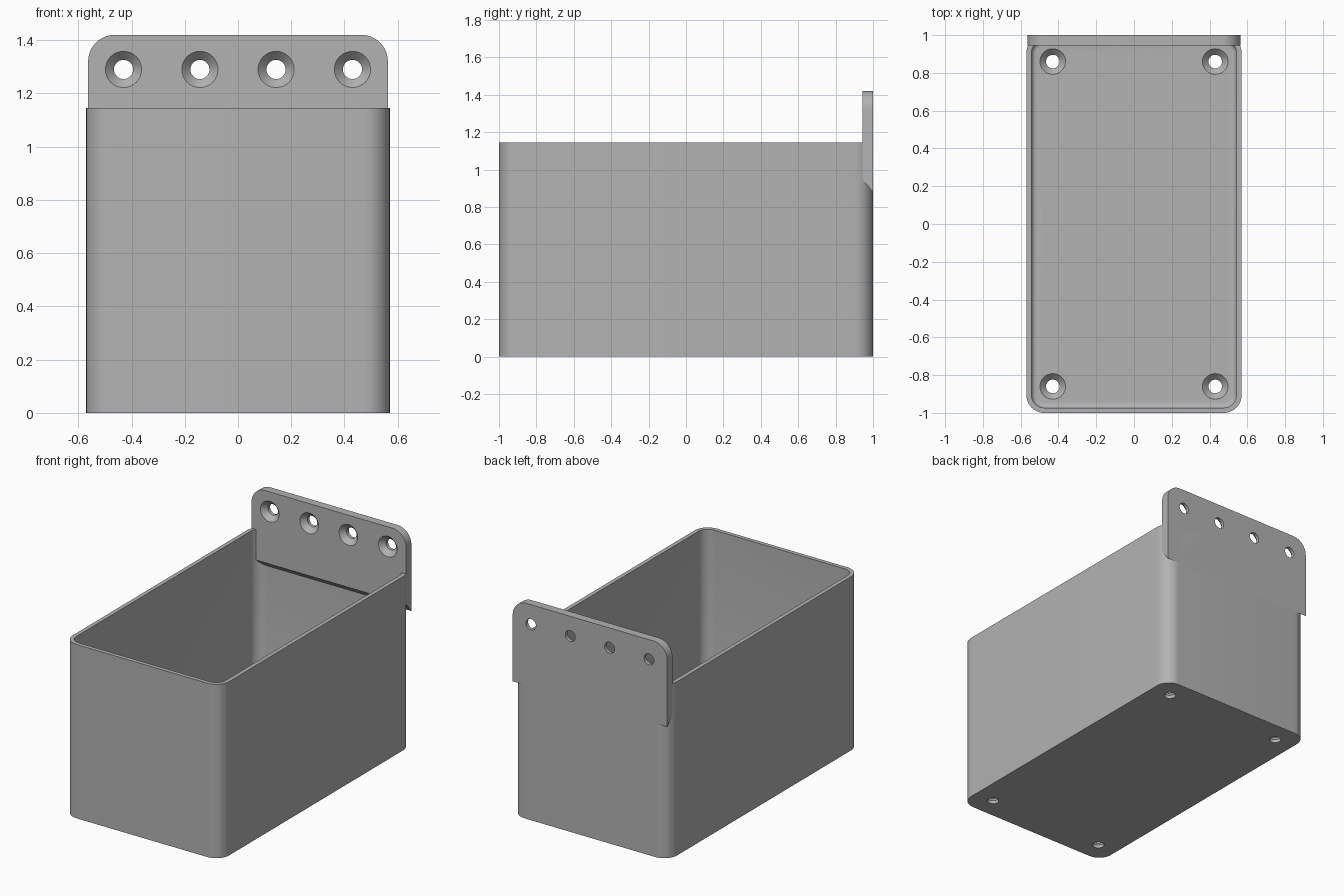
import bpy, bmesh, math
from mathutils import Matrix, Vector

default = bpy.data.objects.get("Cube")
if default:
    bpy.data.objects.remove(default, do_unlink=True)

# One plain grey plastic
grey = bpy.data.materials.new("grey plastic")
grey.use_nodes = True
colour = (0.45, 0.45, 0.45, 1)
grey.diffuse_color = colour
grey.node_tree.nodes["Principled BSDF"].inputs["Base Color"].default_value = colour


def to_object(name, bm):
    bmesh.ops.recalc_face_normals(bm, faces=bm.faces)
    mesh = bpy.data.meshes.new(name)
    bm.to_mesh(mesh)
    bm.free()
    mesh.materials.append(grey)
    obj = bpy.data.objects.new(name, mesh)
    bpy.context.collection.objects.link(obj)
    return obj


def round_edges(bm, test, radius, segments):
    edges = [e for e in bm.edges if all(test(v.co) for v in e.verts)]
    bmesh.ops.bevel(bm, geom=edges, offset=radius, segments=segments,
                    profile=0.5, affect='EDGES')


def block(low, high):
    low, high = Vector(low), Vector(high)
    bm = bmesh.new()
    bmesh.ops.create_cube(bm, size=1)
    bmesh.ops.scale(bm, vec=high - low, verts=bm.verts)
    bmesh.ops.translate(bm, vec=(low + high) / 2, verts=bm.verts)
    return bm


def upright_corners(bm, radius):
    edges = [e for e in bm.edges
             if abs(e.verts[0].co.z - e.verts[1].co.z) > 0.1]
    bmesh.ops.bevel(bm, geom=edges, offset=radius, segments=12,
                    profile=0.5, affect='EDGES')


def screw_cutter(places, turn):
    """Countersunk holes: wide mouth at the origin, narrow shaft along -z."""
    bm = bmesh.new()
    profile = [(0.068, 0.02), (0.068, 0), (0.036, -0.033), (0.036, -0.1)]
    n = 32
    for place in places:
        m = Matrix.Translation(place) @ turn
        rings = [[bm.verts.new(m @ Vector((r * math.cos(math.tau * i / n),
                                           r * math.sin(math.tau * i / n), z)))
                  for i in range(n)] for r, z in profile]
        for a, b in zip(rings, rings[1:]):
            for i in range(n):
                j = (i + 1) % n
                bm.faces.new((a[i], a[j], b[j], b[i]))
        bm.faces.new(rings[0])
        bm.faces.new(rings[-1])
    return to_object("screw_cutter", bm)


def cut(obj, cutter):
    mod = obj.modifiers.new("cut", 'BOOLEAN')
    mod.operation = 'DIFFERENCE'
    mod.solver = 'EXACT'
    mod.object = cutter
    bpy.context.view_layer.objects.active = obj
    bpy.ops.object.modifier_apply(modifier=mod.name)
    bpy.data.objects.remove(cutter, do_unlink=True)


def smooth(obj):
    bpy.ops.object.select_all(action='DESELECT')
    obj.select_set(True)
    bpy.context.view_layer.objects.active = obj
    bpy.ops.object.shade_smooth_by_angle(angle=math.radians(30))


HALF_W, RIM, WALL, FLOOR = 0.57, 1.145, 0.027, 0.055

# Open box with rounded upright corners
bm = block((-HALF_W, -1, 0), (HALF_W, 1, RIM))
upright_corners(bm, 0.095)
box = to_object("box", bm)

# Hollow, with a small fillet around the floor
bm = block((-HALF_W + WALL, -1 + WALL, FLOOR), (HALF_W - WALL, 1 - WALL, RIM + 0.2))
upright_corners(bm, 0.068)
round_edges(bm, lambda p: p.z < FLOOR + 0.001, 0.025, 5)
cut(box, to_object("hollow_cutter", bm))

# Floor screw holes
cut(box, screw_cutter([(x, y, FLOOR) for x in (-0.43, 0.43) for y in (-0.86, 0.86)],
                      Matrix.Identity(4)))
smooth(box)

# Hanging plate with rounded top corners and sloped underside
FRONT, TOP = 0.945, 1.42
bm = block((-0.563, FRONT, 0.88), (0.563, 1, TOP))
for v in bm.verts:
    if v.co.z < 1 and v.co.y < 0.97:
        v.co.z = 0.945
edges = [e for e in bm.edges if all(v.co.z > 1.4 for v in e.verts)
         and abs(e.verts[0].co.x - e.verts[1].co.x) < 0.01]
bmesh.ops.bevel(bm, geom=edges, offset=0.1, segments=12, profile=0.5, affect='EDGES')
plate = to_object("hanging_plate", bm)

# Plate screw holes
cut(plate, screw_cutter([(x, FRONT, 1.29) for x in (-0.43, -0.143, 0.143, 0.43)],
                        Matrix.Rotation(math.radians(90), 4, 'X')))
smooth(plate)
